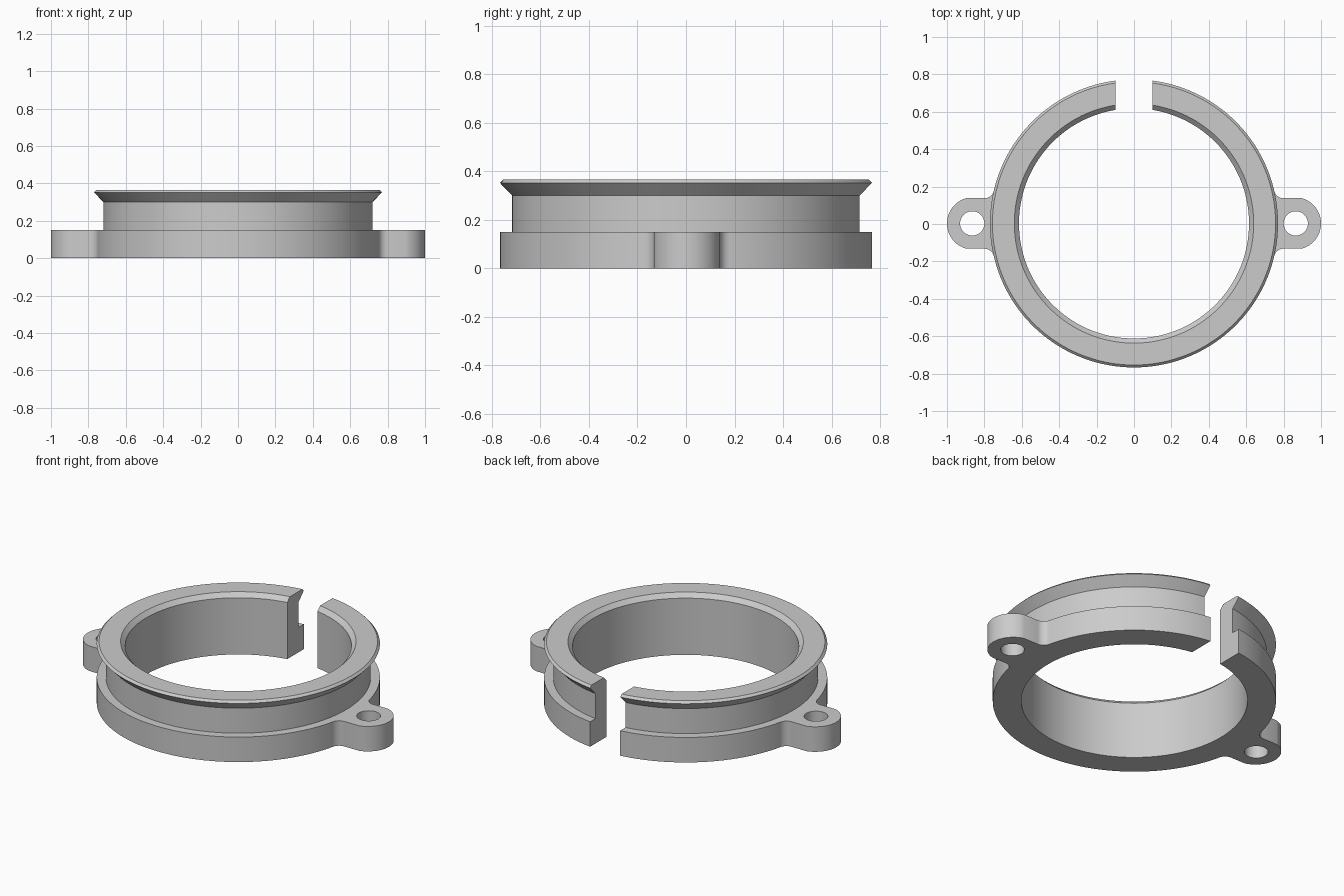
import bpy, bmesh, math

if "Cube" in bpy.data.objects:
    bpy.data.objects.remove(bpy.data.objects["Cube"])

CY = 0.003          # ring centre in y
GAP = 0.10          # half width of the slot at the back
R = 0.77            # outer radius of the flange
SEGS = 160

grey = bpy.data.materials.new("light grey")
grey.diffuse_color = (0.6, 0.6, 0.6, 1)
grey.use_nodes = True
grey.node_tree.nodes["Principled BSDF"].inputs["Base Color"].default_value = grey.diffuse_color


def finish(bm, name):
    bmesh.ops.recalc_face_normals(bm, faces=bm.faces[:])
    mesh = bpy.data.meshes.new(name)
    bm.to_mesh(mesh)
    bm.free()
    mesh.materials.append(grey)
    ob = bpy.data.objects.new(name, mesh)
    bpy.context.collection.objects.link(ob)
    bpy.ops.object.select_all(action='DESELECT')
    ob.select_set(True)
    bpy.context.view_layer.objects.active = ob
    bpy.ops.object.shade_smooth_by_angle(angle=math.radians(25))
    return ob


# split ring: grooved section swept round, ending on flat parallel slot walls
section = [(0.615, 0), (R, 0), (R, 0.15), (0.72, 0.15), (0.72, 0.30),
           (R, 0.352), (0.757, 0.365), (0.64, 0.365), (0.615, 0.34)]
bm = bmesh.new()
columns = []
for i in range(SEGS + 1):
    col = []
    for r, z in section:
        d = math.asin(GAP / r)
        a = math.pi / 2 + d + (2 * math.pi - 2 * d) * i / SEGS
        col.append(bm.verts.new((r * math.cos(a), CY + r * math.sin(a), z)))
    columns.append(col)
n = len(section)
for a, b in zip(columns, columns[1:]):
    for j in range(n):
        k = (j + 1) % n
        bm.faces.new((a[j], a[k], b[k], b[j]))
bm.faces.new(columns[0])
bm.faces.new(columns[-1])
finish(bm, "split_ring")


def arc(cx, cy, r, a0, a1, steps):
    return [(cx + r * math.cos(a0 + (a1 - a0) * i / steps),
             cy + r * math.sin(a0 + (a1 - a0) * i / steps)) for i in range(steps + 1)]


def lug(side, name):
    # outline: rounded tip, straight flanks, fillets into the ring, curved root
    half, tip_x, tip_r, fil = 0.135, 0.86, 0.14, 0.05
    t = math.asin(half / tip_r)
    fy = half + fil
    fx = math.sqrt((R + fil) ** 2 - fy ** 2)
    f = math.atan2(fy, fx)
    outline = arc(tip_x, 0, tip_r, -t, t, 24)
    outline += arc(fx, fy, fil, -math.pi / 2, f - math.pi, 10)
    outline += arc(0, 0, R - 0.001, f, -f, 12)
    outline += arc(fx, -fy, fil, math.pi - f, math.pi / 2, 10)
    hole = arc(0.865, 0, 0.065, 0, 2 * math.pi, 32)[:-1]
    bm = bmesh.new()
    for loop in (outline, hole):
        vs = [bm.verts.new((side * x, CY + y, 0)) for x, y in loop]
        for a, b in zip(vs, vs[1:] + vs[:1]):
            bm.edges.new((a, b))
    bmesh.ops.triangle_fill(bm, use_beauty=True, use_dissolve=False, edges=bm.edges[:])
    ext = bmesh.ops.extrude_face_region(bm, geom=bm.faces[:], use_keep_orig=True)
    for v in ext["geom"]:
        if isinstance(v, bmesh.types.BMVert):
            v.co.z = 0.15
    return finish(bm, name)


# screw lugs on both sides
lug(1, "right_screw_lug")
lug(-1, "left_screw_lug")
